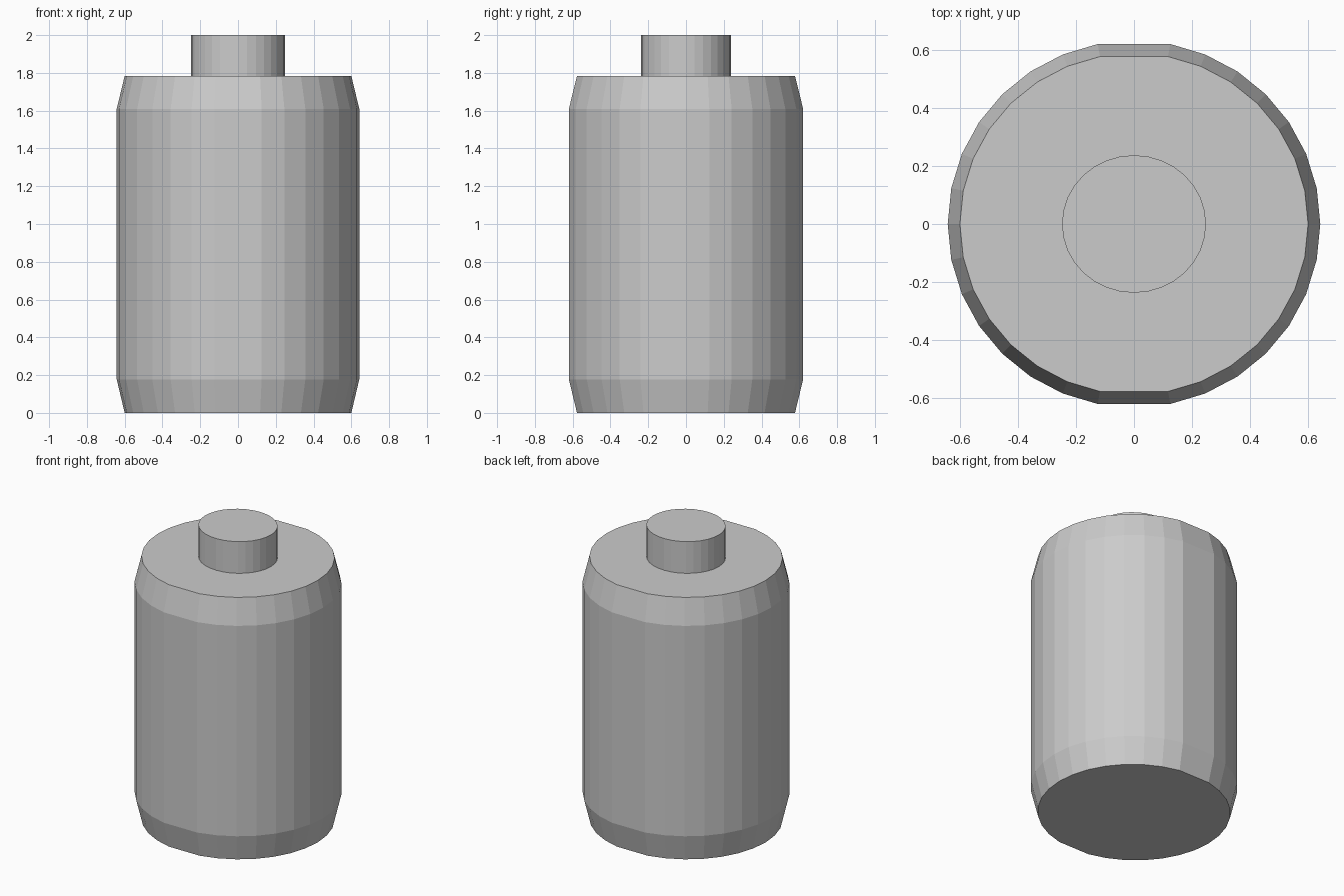
import bpy, bmesh, math

if "Cube" in bpy.data.objects:
    bpy.data.objects.remove(bpy.data.objects["Cube"])

SIDES = 32


def ring_stack(name, profile, skip=()):
    """Closed flat-shaded solid from (half_x, half_y, z) rings."""
    bm = bmesh.new()
    steps = [i for i in range(SIDES) if i not in skip]
    # widest y reached by the ring, so half_y is the true extent
    top = max(math.sin(math.tau * i / SIDES) for i in steps)
    rings = []
    for rx, ry, z in profile:
        rings.append([bm.verts.new((rx * math.cos(math.tau * i / SIDES),
                                    ry / top * math.sin(math.tau * i / SIDES), z))
                      for i in steps])
    n = len(steps)
    for low, high in zip(rings, rings[1:]):
        for i in range(n):
            j = (i + 1) % n
            bm.faces.new((low[i], low[j], high[j], high[i]))
    bm.faces.new(rings[0][::-1])
    bm.faces.new(rings[-1])
    mesh = bpy.data.meshes.new(name)
    bm.to_mesh(mesh)
    bm.free()
    obj = bpy.data.objects.new(name, mesh)
    bpy.context.collection.objects.link(obj)
    return obj


# Main can with tapered rims, flattened at front and back
ring_stack("battery_body", [(0.6, 0.577, 0), (0.642, 0.62, 0.177),
                            (0.642, 0.62, 1.61), (0.6, 0.577, 1.784)],
           skip=(SIDES // 4, 3 * SIDES // 4))

# Terminal stud on top
ring_stack("terminal", [(0.248, 0.237, 1.77), (0.248, 0.237, 2.0)])
